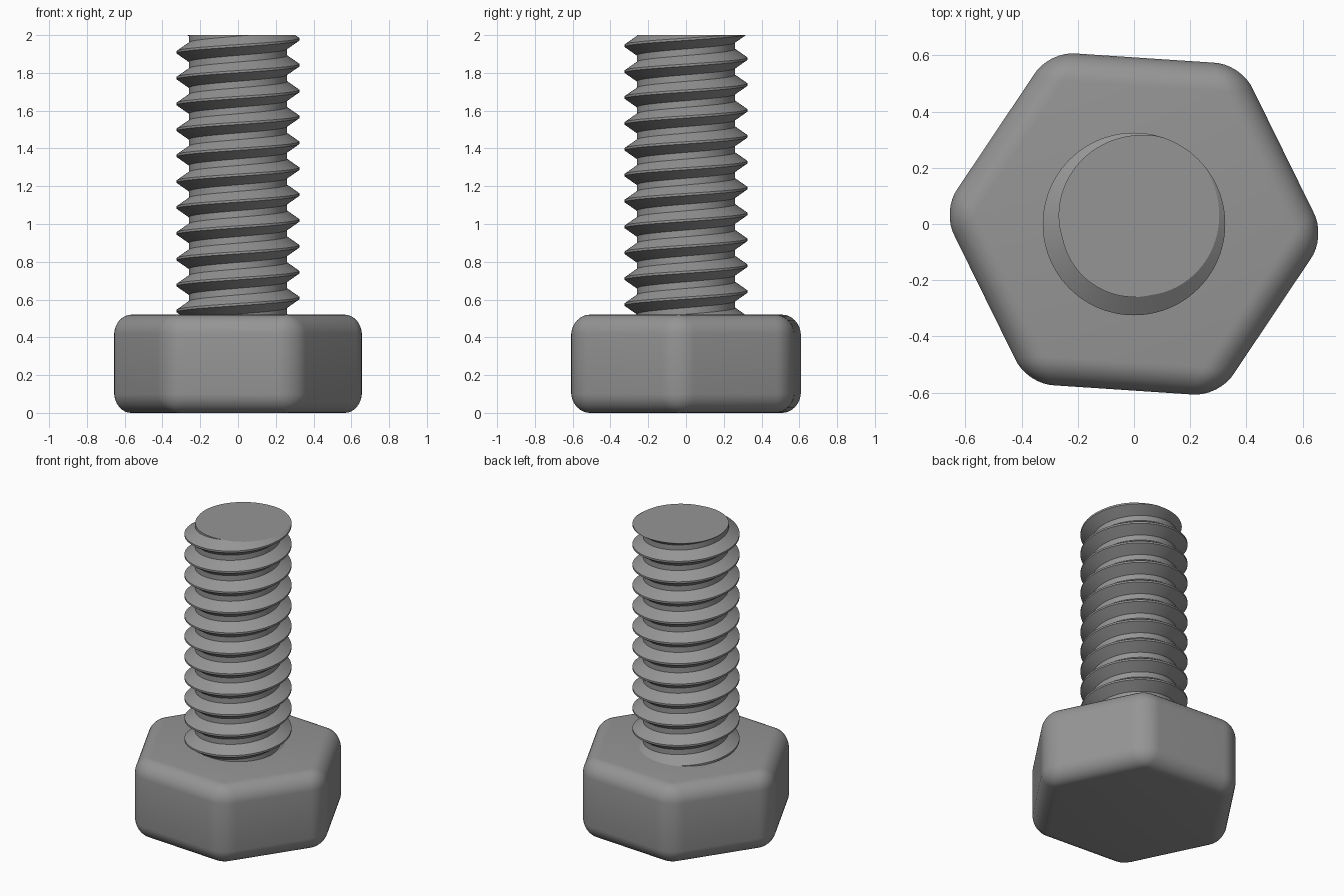
import bpy, bmesh, math

if "Cube" in bpy.data.objects:
    bpy.data.objects.remove(bpy.data.objects["Cube"])

steel = bpy.data.materials.new("steel_grey")
steel.diffuse_color = (0.30, 0.30, 0.30, 1)
steel.use_nodes = True
steel.node_tree.nodes["Principled BSDF"].inputs["Base Color"].default_value = steel.diffuse_color


def finish(obj):
    obj.data.materials.append(steel)
    bpy.ops.object.select_all(action='DESELECT')
    obj.select_set(True)
    bpy.context.view_layer.objects.active = obj
    bpy.ops.object.shade_smooth_by_angle(angle=math.radians(30))


# Hexagonal head with rounded edges
HEAD_H, APOTHEM = 0.52, 0.592
bpy.ops.mesh.primitive_cylinder_add(
    vertices=6, radius=APOTHEM / math.cos(math.pi / 6), depth=HEAD_H,
    location=(0, 0, HEAD_H / 2), rotation=(0, 0, math.radians(-3.8 + 30)))
head = bpy.context.object
head.name = "hex_head"
bevel = head.modifiers.new("rounding", 'BEVEL')
bevel.width = 0.1
bevel.segments = 8
bevel.limit_method = 'ANGLE'
bpy.ops.object.modifier_apply(modifier=bevel.name)
finish(head)

# Threaded shank: helical rows clipped flat at both ends
PITCH, CREST, ROOT = 0.137, 0.325, 0.26
FLAT, FLANK = 0.006, 0.045       # half width of the crest flat, flank height
PHASE = 1.978                    # crest height on the +x side
Z0, Z1, SEGS = 0.45, 2.0, 96


def radius(z, turn):
    d = (z - PHASE - PITCH * turn) / PITCH
    d = abs(d - round(d)) * PITCH
    return CREST - (CREST - ROOT) * min(max((d - FLAT) / FLANK, 0), 1)


edges = (-FLAT - FLANK, -FLAT, FLAT, FLAT + FLANK)
rows = [PHASE + PITCH * n + e for n in range(-14, 3) for e in edges]

bm = bmesh.new()
columns = []
for i in range(SEGS + 1):
    turn = i / SEGS
    a = 2 * math.pi * turn
    col = [bm.verts.new((0, 0, Z0))]
    for row in rows:
        z = min(max(row + PITCH * turn, Z0), Z1)
        r = radius(z, turn)
        col.append(bm.verts.new((r * math.cos(a), r * math.sin(a), z)))
    col.append(bm.verts.new((0, 0, Z1)))
    columns.append(col)
for c, d in zip(columns, columns[1:]):
    for k in range(len(c) - 1):
        bm.faces.new((c[k], d[k], d[k + 1], c[k + 1]))
bmesh.ops.remove_doubles(bm, verts=bm.verts, dist=1e-5)
bmesh.ops.recalc_face_normals(bm, faces=bm.faces)
mesh = bpy.data.meshes.new("threaded_shank")
bm.to_mesh(mesh)
bm.free()
shank = bpy.data.objects.new("threaded_shank", mesh)
bpy.context.collection.objects.link(shank)
finish(shank)
